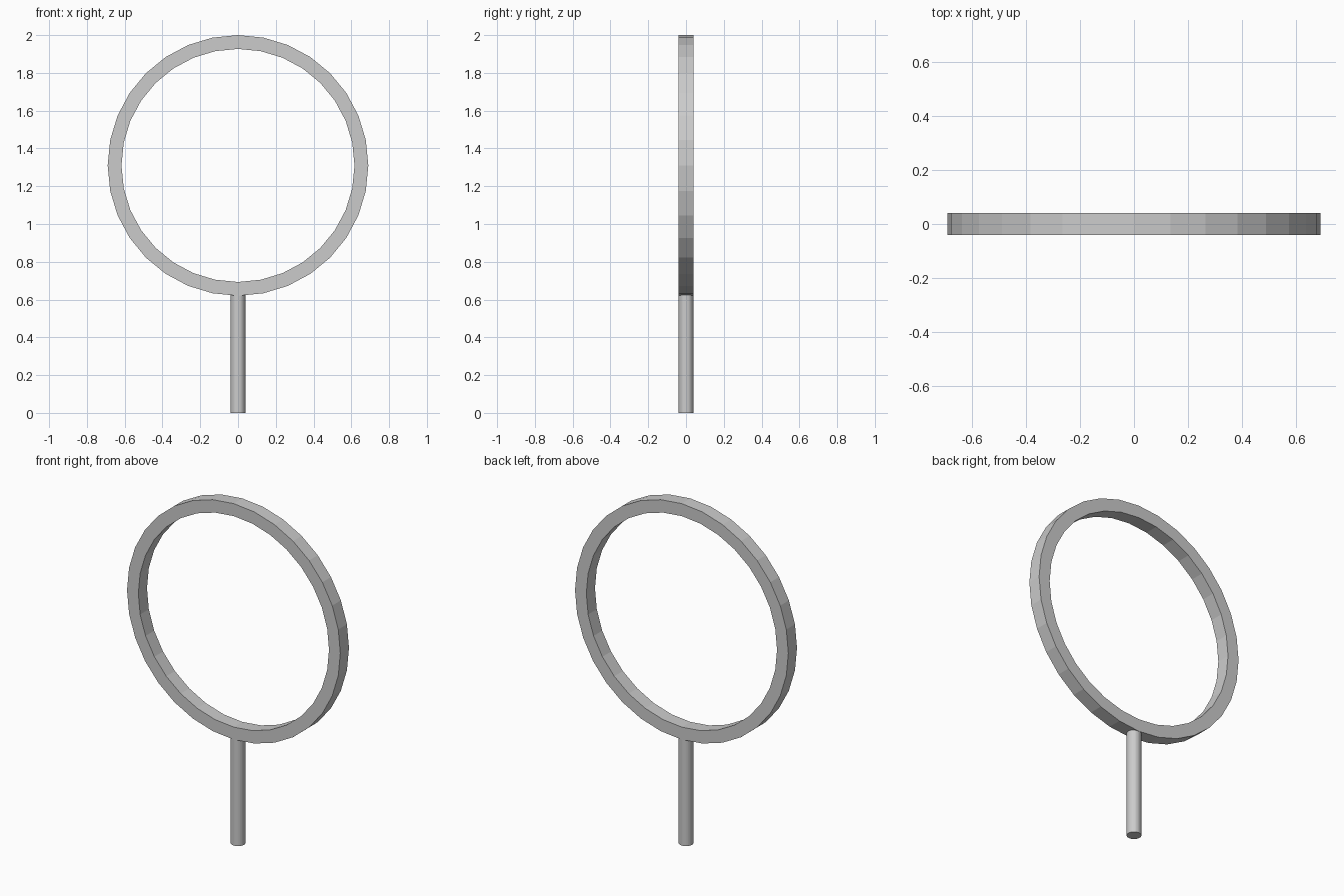
import bpy, bmesh
from math import cos, sin, tau

if "Cube" in bpy.data.objects:
    bpy.data.objects.remove(bpy.data.objects["Cube"])

SIDES = 32
OUTER, INNER, CENTRE_Z, HALF = 0.69, 0.617, 1.31, 0.04


def add_object(name, bm):
    bmesh.ops.recalc_face_normals(bm, faces=bm.faces)
    mesh = bpy.data.meshes.new(name)
    bm.to_mesh(mesh)
    bm.free()
    obj = bpy.data.objects.new(name, mesh)
    bpy.context.collection.objects.link(obj)
    return obj


# Upright hoop: rectangular section swept around the y axis
bm = bmesh.new()
section = [(OUTER, -HALF), (OUTER, HALF), (INNER, HALF), (INNER, -HALF)]
loops = []
for i in range(SIDES):
    a = tau * i / SIDES
    loops.append([bm.verts.new((r * cos(a), y, CENTRE_Z + r * sin(a))) for r, y in section])
for i in range(SIDES):
    p, q = loops[i], loops[(i + 1) % SIDES]
    for j in range(4):
        k = (j + 1) % 4
        bm.faces.new((p[j], p[k], q[k], q[j]))
add_object("hoop", bm)

# Round post under the hoop, reaching just into its rim
bpy.ops.mesh.primitive_cylinder_add(vertices=SIDES, radius=0.039, depth=0.626,
                                    location=(0, 0, 0.313))
bpy.context.object.name = "post"
